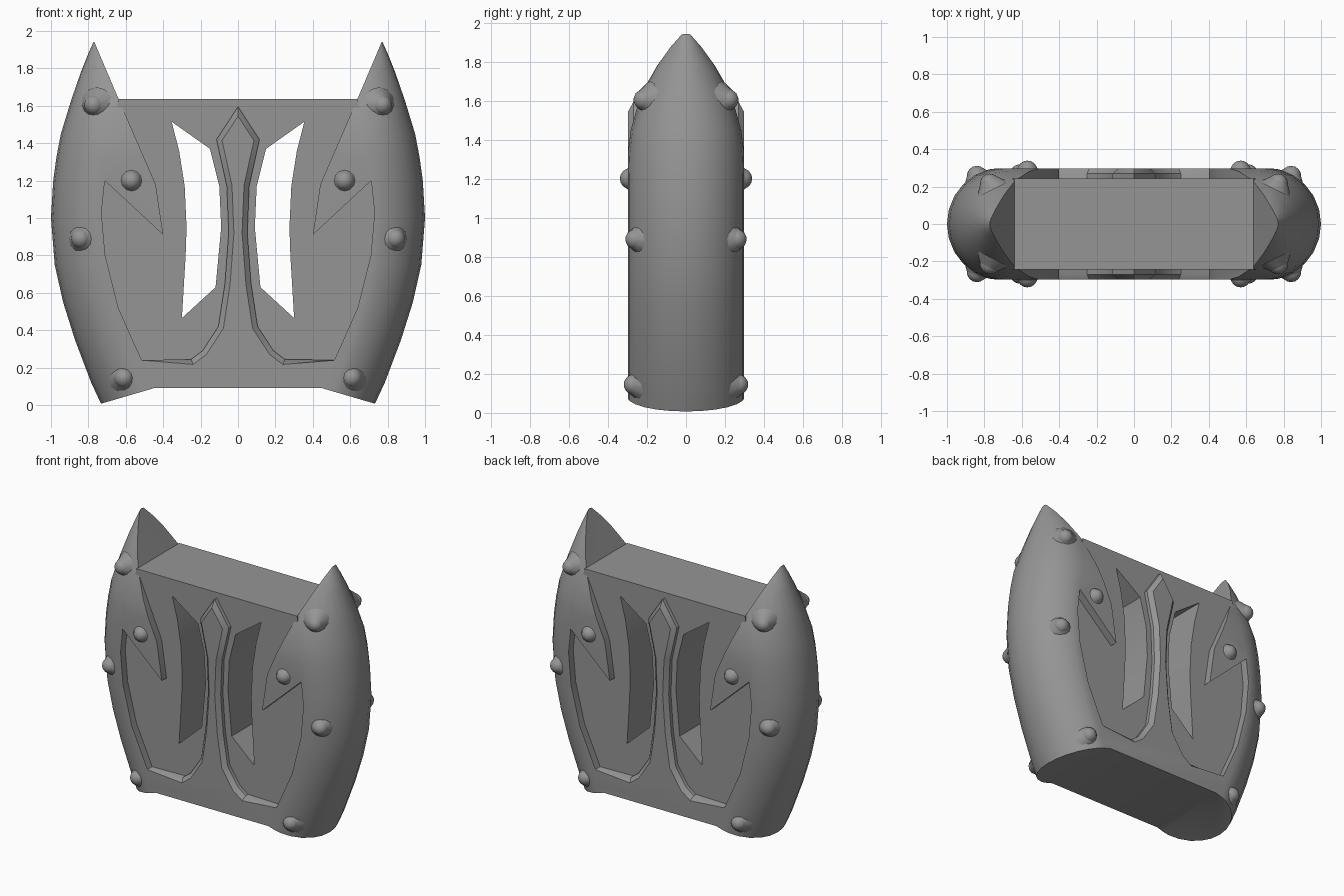
import bpy, bmesh, math
from mathutils import Vector

cube = bpy.data.objects.get("Cube")
if cube:
    bpy.data.objects.remove(cube, do_unlink=True)

grey = bpy.data.materials.new("plain grey")
grey.use_nodes = True
colour = (0.30, 0.30, 0.30, 1)
grey.diffuse_color = colour
grey.node_tree.nodes["Principled BSDF"].inputs["Base Color"].default_value = colour


def make(name, bm):
    bmesh.ops.recalc_face_normals(bm, faces=bm.faces)
    mesh = bpy.data.meshes.new(name)
    bm.to_mesh(mesh)
    bm.free()
    obj = bpy.data.objects.new(name, mesh)
    bpy.context.collection.objects.link(obj)
    mesh.materials.append(grey)
    return obj


def smooth(obj, angle):
    bpy.ops.object.select_all(action='DESELECT')
    obj.select_set(True)
    bpy.context.view_layer.objects.active = obj
    bpy.ops.object.shade_smooth_by_angle(angle=math.radians(angle))


def mirror_outline(half):
    """Close a half outline whose ends lie on x = 0 (or are bridged across it)."""
    return half + [(-x, z) for x, z in reversed(half) if x > 0]


def prism(loops, depth):
    """Fill the outlines (inner loops are holes) and extrude along y."""
    bm = bmesh.new()
    edges = []
    for loop in loops:
        vs = [bm.verts.new((x, -depth, z)) for x, z in loop]
        edges += [bm.edges.new((vs[i - 1], vs[i])) for i in range(len(vs))]
    if len(loops) == 1:
        bm.faces.new(vs)
    else:
        bmesh.ops.triangle_fill(bm, use_beauty=True, use_dissolve=False, edges=edges)
    ext = bmesh.ops.extrude_face_region(bm, geom=bm.faces[:], use_keep_orig=True)
    moved = [g for g in ext["geom"] if isinstance(g, bmesh.types.BMVert)]
    bmesh.ops.translate(bm, verts=moved, vec=(0, 2 * depth, 0))
    bmesh.ops.recalc_face_normals(bm, faces=bm.faces)
    return bm


# Recessed panel with two openings
hole = [(0.355, 1.515), (0.15, 1.37), (0.10, 1.17), (0.09, 0.95), (0.12, 0.63),
        (0.30, 0.465), (0.28, 0.80), (0.275, 0.95), (0.285, 1.17), (0.315, 1.36)]
border = mirror_outline([(0.50, 0.15), (0.60, 0.35), (0.75, 0.80), (0.75, 1.15), (0.64, 1.635)])
panel = make("panel", prism([border, hole, [(-x, z) for x, z in hole]], 0.243))
smooth(panel, 30)

# Frame outline: base, horns, barbs and central spine
half = [(0, 0.09), (0.45, 0.09), (0.73, 0.008), (1.1, 0.008), (1.1, 1.95), (0.772, 1.95),
        (0.64, 1.64), (0.44, 1.18), (0.40, 0.91), (0.712, 1.20), (0.73, 1.03), (0.71, 0.80),
        (0.64, 0.52), (0.515, 0.24), (0.25, 0.245), (0.19, 0.29), (0.105, 0.42), (0.07, 0.65),
        (0.05, 0.92), (0.06, 1.17), (0.115, 1.42), (0, 1.595)]
bm = prism([mirror_outline(half)], 0.297)


def on_spine(v):
    x, z = abs(v.co.x), v.co.z
    return 0.2 < z < 1.6 and (x < 0.2 or (x < 0.52 and z < 0.4))


rim = [e for e in bm.edges if all(on_spine(v) for v in e.verts)
       and e.verts[0].co.y * e.verts[1].co.y > 0 and abs(e.verts[0].co.y - e.verts[1].co.y) < 1e-4]
bmesh.ops.bevel(bm, geom=rim, offset=0.028, segments=1, affect='EDGES', profile=0.5)
frame = make("frame", bm)

# Rounded envelope that trims the frame: height, outer x, rounding width, half depth
stations = [(-0.03, 0.715, 0.28, 0.302), (0.12, 0.785, 0.30, 0.302), (0.35, 0.872, 0.30, 0.302),
            (0.55, 0.935, 0.30, 0.302), (0.75, 0.98, 0.30, 0.302), (1.0, 1.0, 0.30, 0.302),
            (1.2, 0.988, 0.30, 0.302), (1.33, 0.97, 0.29, 0.298), (1.45, 0.947, 0.27, 0.283),
            (1.63, 0.892, 0.24, 0.232), (1.78, 0.84, 0.16, 0.15), (1.88, 0.80, 0.08, 0.078),
            (1.942, 0.772, 0.01, 0.022)]
bm = bmesh.new()
rings = []
for z, xo, w, d in stations:
    arc = [(0.3, 0.33), (0.4, d)]
    for i in range(7):
        a = math.radians(90 - 15 * i)
        arc.append((xo - w + w * math.cos(a), d * math.sin(a)))
    right = arc + [(x, -y) for x, y in reversed(arc[:-1])]
    section = right + [(-x, -y) for x, y in right]
    rings.append([bm.verts.new((x, y, z)) for x, y in section])
for low, high in zip(rings, rings[1:]):
    for i in range(len(low)):
        bm.faces.new((low[i - 1], low[i], high[i], high[i - 1]))
bm.faces.new(rings[0])
bm.faces.new(rings[-1])
bmesh.ops.triangulate(bm, faces=bm.faces)
envelope = make("envelope_cutter", bm)
envelope.hide_render = True

trim = frame.modifiers.new("trim", 'BOOLEAN')
trim.operation = 'INTERSECT'
trim.solver = 'EXACT'
trim.object = envelope
bpy.context.view_layer.objects.active = frame
bpy.ops.object.modifier_apply(modifier=trim.name)
bpy.data.objects.remove(envelope, do_unlink=True)
smooth(frame, 32)

# Round studs on flared bases, repeated on both sides, front and back
studs = [("top_stud", 0.77, 0.215, 1.605, 0.5), ("barb_stud", 0.57, 0.285, 1.20, 0.0),
         ("side_stud", 0.84, 0.257, 0.89, 0.45), ("base_stud", 0.61, 0.265, 0.145, 0.2)]
for name, x, y, z, lean in studs:
    for sx, side in ((1, "left"), (-1, "right")):
        for sy, end in ((-1, "front"), (1, "back")):
            out = Vector((lean * sx, sy, 0)).normalized()
            turn = out.to_track_quat('Z', 'Y').to_matrix().to_4x4()
            bm = bmesh.new()
            bmesh.ops.create_uvsphere(bm, u_segments=12, v_segments=8, radius=0.054)
            flare = bmesh.ops.create_cone(bm, segments=12, radius1=0.095, radius2=0.045,
                                          depth=0.06, cap_ends=True)
            bmesh.ops.translate(bm, verts=flare["verts"], vec=(0, 0, -0.005))
            bmesh.ops.transform(bm, matrix=turn, verts=bm.verts)
            bmesh.ops.translate(bm, verts=bm.verts, vec=(x * sx, y * sy, z))
            smooth(make(f"{name}_{end}_{side}", bm), 50)
